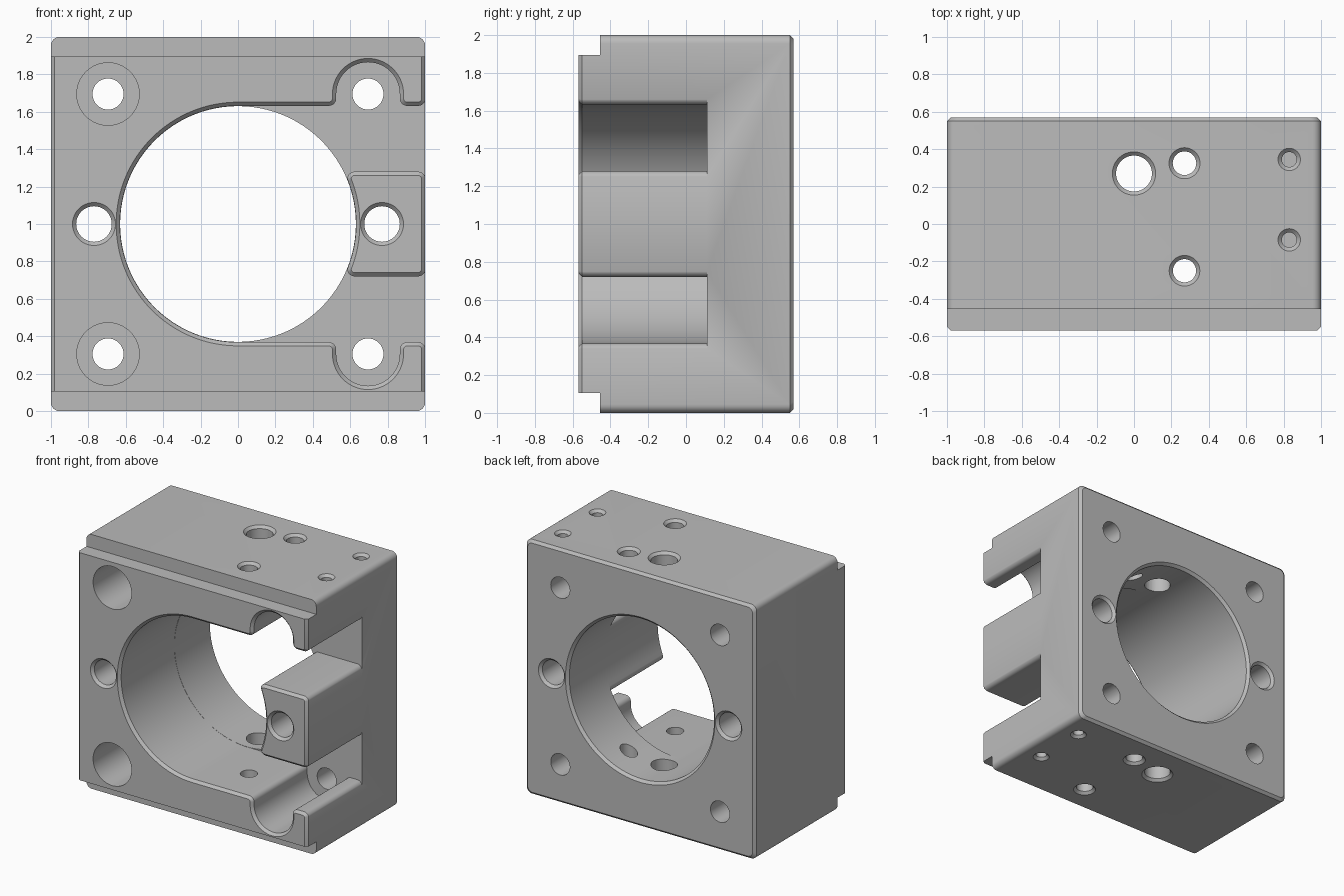
import bpy, bmesh, math
from mathutils import Vector

if "Cube" in bpy.data.objects:
    bpy.data.objects.remove(bpy.data.objects["Cube"])

FRONT, BACK, FLOOR, CH = -0.57, 0.57, 0.11, 0.02
BORE_R = 0.63

metal = bpy.data.materials.new("grey metal")
metal.diffuse_color = (0.5, 0.5, 0.5, 1)
metal.use_nodes = True
metal.node_tree.nodes["Principled BSDF"].inputs["Base Color"].default_value = metal.diffuse_color


def loft(name, rings):
    """Closed solid through rings of 3D points, capped at both ends."""
    bm = bmesh.new()
    vs = [[bm.verts.new(p) for p in ring] for ring in rings]
    for a, b in zip(vs, vs[1:]):
        for i in range(len(a)):
            j = (i + 1) % len(a)
            bm.faces.new((a[i], a[j], b[j], b[i]))
    bm.faces.new(vs[0])
    bm.faces.new(vs[-1])
    bmesh.ops.recalc_face_normals(bm, faces=bm.faces)
    me = bpy.data.meshes.new(name)
    bm.to_mesh(me)
    bm.free()
    ob = bpy.data.objects.new(name, me)
    bpy.context.collection.objects.link(ob)
    return ob


def arc(cx, cz, r, a0, a1, n):
    return [(cx + r * math.cos(math.radians(a0 + (a1 - a0) * i / n)),
             cz + r * math.sin(math.radians(a0 + (a1 - a0) * i / n))) for i in range(n + 1)]


def offset(pts, d):
    """Grow a clockwise outline by d with mitred corners."""
    out = []
    for i, p in enumerate(pts):
        p, q, s = Vector(p), Vector(pts[i - 1]), Vector(pts[(i + 1) % len(pts)])
        e, f = (p - q).normalized(), (s - p).normalized()
        n1, n2 = Vector((-e.y, e.x)), Vector((-f.y, f.x))
        out.append(p + (n1 + n2) * d / (1 + n1.dot(n2)))
    return out


def at_y(pts, y):
    return [(x, y, z) for x, z in pts]


def drill(name, axis, u, v, profile, n=48):
    """Turned cutter; profile is (radius, position along axis)."""
    rings = []
    for r, t in profile:
        c = arc(u, v, r, 0, 360, n)[:-1]
        rings.append([(a, t, b) if axis == "y" else (a, b, t) for a, b in c])
    return loft(name, rings)


def through(name, axis, u, v, r, lo, hi, n=48):
    """Through hole with a chamfer at both mouths."""
    e = 0.01
    return drill(name, axis, u, v, [(r + CH + e, lo - e), (r, lo + CH),
                                    (r, hi - CH), (r + CH + e, hi + e)], n)


# block: rounded long edges, chamfered back rim and front side edges
R = 0.045
outline = []
for cx, cz, a in ((1 - R, 2 - R, 0), (R - 1, 2 - R, 90), (R - 1, R, 180), (1 - R, R, 270)):
    outline += arc(cx, cz, R, a, a + 90, 6)
side_in = [(max(-1 + CH, min(1 - CH, x)), z) for x, z in outline]
back_in = [(x * (1 - CH), 1 + (z - 1) * (1 - CH)) for x, z in outline]
block = loft("housing_block", [at_y(side_in, FRONT), at_y(outline, FRONT + CH),
                               at_y(outline, BACK - CH), at_y(back_in, BACK)])
block.data.materials.append(metal)
cutters = []

# front steps along the top and bottom edges
for name, z0, z1 in (("bottom_step", -0.1, 0.105), ("top_step", 1.895, 2.1)):
    rect = [(-1.2, z0), (1.2, z0), (1.2, z1), (-1.2, z1)]
    cutters.append(loft(name, [at_y(rect, -0.7), at_y(rect, -0.455)]))

# front pocket: bore arc, bolt bulge and side slot, mirrored about mid height
F, RP = 0.04, BORE_R + 0.0015
top = 1 + RP
upper = arc(0, 1, RP, 180, 90, 40)
upper += arc(0.485, top + F, F, 270, 360, 6)
upper += arc(0.695, 1.695, 0.17, 180, 0, 28)
upper += arc(0.905, top + F, F, 180, 270, 6)
upper += arc(0.962, top + F, F, 270, 360, 6)
upper += [(1.1, top + F), (1.1, 1.24)]
upper += arc(0.962, 1.24, F, 0, 90, 6)
upper += arc(0.624, 1.24, F, 90, 175, 6)
upper += arc(0, 1, RP, 21, 0, 8)
lower = [(x, 2 - z) for x, z in reversed(upper[1:-1])]
pocket = upper + lower
cutters.append(loft("front_pocket", [at_y(offset(pocket, CH + 0.005), FRONT - 0.005),
                                     at_y(pocket, FRONT + CH), at_y(pocket, FLOOR)]))

# main bore behind the pocket
cutters.append(drill("main_bore", "y", 0, 1, [(BORE_R, -0.3), (BORE_R, BACK - CH),
                                              (BORE_R + CH + 0.01, BACK + 0.01)], 160))

# corner bolt holes, counterbored on the closed side
for sz in (-1, 1):
    z = 1 + 0.695 * sz
    for x in (-0.695, 0.695):
        cutters.append(drill("bolt_hole", "y", x, z, [(0.083, -0.3), (0.083, 0.7)]))
    cutters.append(drill("counterbore", "y", -0.695, z, [(0.167, -0.7), (0.167, FLOOR)], 64))

# side dowel holes
for x in (-0.77, 0.77):
    cutters.append(through("dowel_hole", "y", x, 1, 0.095, FRONT, BACK))

# vertical holes through top and bottom walls
for x, y, r in ((0, 0.27, 0.096), (0.27, 0.325, 0.063), (0.27, -0.25, 0.062)):
    cutters.append(through("wall_hole", "z", x, y, r, 0, 2))

# blind screw holes in top and bottom
for y in (0.345, -0.085):
    for z, s in ((0, 1), (2, -1)):
        cutters.append(drill("screw_hole", "z", 0.83, y, [(0.07, z - 0.01 * s), (0.04, z + CH * s),
                                                          (0.04, z + 0.12 * s)], 32))

# cut everything, one cutter at a time
bpy.context.view_layer.objects.active = block
block.select_set(True)
for c in cutters:
    m = block.modifiers.new(c.name, "BOOLEAN")
    m.operation, m.solver, m.object = "DIFFERENCE", "EXACT", c
    bpy.ops.object.modifier_apply(modifier=m.name)
    bpy.data.objects.remove(c, do_unlink=True)
bpy.ops.object.shade_smooth_by_angle(angle=math.radians(30))
